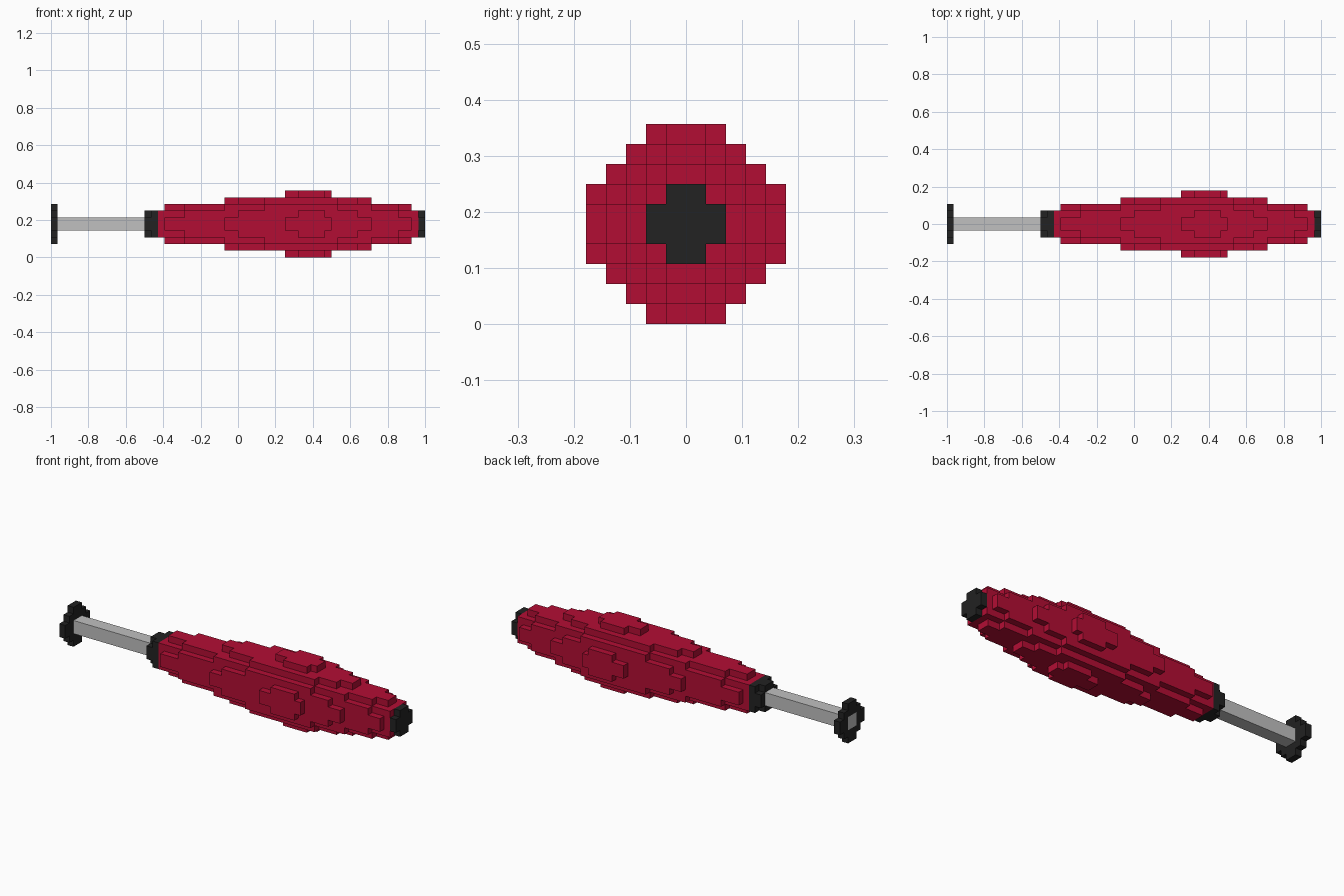
import bpy, bmesh

if "Cube" in bpy.data.objects:
    bpy.data.objects.remove(bpy.data.objects["Cube"], do_unlink=True)

U = 2 / 56          # edge length of one block
MID = 5 * U         # height of the long axis


def material(name, rgb):
    m = bpy.data.materials.new(name)
    m.diffuse_color = (*rgb, 1)
    m.use_nodes = True
    bsdf = m.node_tree.nodes["Principled BSDF"]
    bsdf.inputs["Base Color"].default_value = (*rgb, 1)
    bsdf.inputs["Roughness"].default_value = 0.8
    return m


red = material("crimson", (0.45, 0.0042, 0.034))
black = material("charcoal", (0.016, 0.016, 0.016))
grey = material("light grey", (0.53, 0.53, 0.53))


def disc(limit, hole=0):
    """Blocks whose centres lie within a squared radius, minus a core."""
    return {(j, k) for j in range(-5, 5) for k in range(-5, 5)
            if hole < (j + .5) ** 2 + (k + .5) ** 2 <= limit + .01}


def stepped_part(name, mat, start, runs, hole=0):
    """Blocky round part along x; runs = (end block, squared radius)."""
    bm = bmesh.new()

    def quad(*pts):
        bm.faces.new([bm.verts.new((-1 + x * U, y * U, MID + z * U))
                      for x, y, z in pts])

    sections = [disc(r, hole) for _, r in runs]
    ends = [start] + [e for e, _ in runs]
    for n, cells in enumerate(sections):
        a, b = ends[n], ends[n + 1]
        before = sections[n - 1] if n else set()
        after = sections[n + 1] if n + 1 < len(sections) else set()
        for j, k in cells:
            corners = [(j, k), (j + 1, k), (j + 1, k + 1), (j, k + 1)]
            # Side walls facing empty blocks
            for i, (dj, dk) in enumerate([(0, -1), (1, 0), (0, 1), (-1, 0)]):
                if (j + dj, k + dk) not in cells:
                    p, q = corners[i], corners[(i + 1) % 4]
                    quad((a, *p), (b, *p), (b, *q), (a, *q))
            # Step faces at either end of the run
            if (j, k) not in after:
                quad(*[(b, *c) for c in corners])
            if (j, k) not in before:
                quad(*[(a, *c) for c in reversed(corners)])
    bmesh.ops.remove_doubles(bm, verts=bm.verts, dist=1e-5)
    bmesh.ops.recalc_face_normals(bm, faces=bm.faces)
    mesh = bpy.data.meshes.new(name)
    bm.to_mesh(mesh)
    bm.free()
    mesh.materials.append(mat)
    ob = bpy.data.objects.new(name, mesh)
    bpy.context.collection.objects.link(ob)
    return ob


# Handle: end knob with the rod running through it
stepped_part("handle_knob", black, 0, [(1, 6.5)], hole=1)
stepped_part("handle_rod", grey, 0, [(14, 0.5)])

# Collar where the rod meets the body
stepped_part("collar", black, 14, [(15, 2.5), (16, 4.5)])

# Swelling body, widest past the middle
stepped_part("body", red, 16, [
    (17, 4.5), (20, 6.5), (26, 8.5), (28, 12.5), (32, 14.5), (35, 18.5),
    (37, 20.5), (41, 22.5), (42, 20.5), (43, 18.5), (46, 14.5), (48, 12.5),
    (52, 8.5), (54, 6.5), (55, 4.5)])

# Dark tip
stepped_part("tip_cap", black, 55, [(56, 2.5)])
